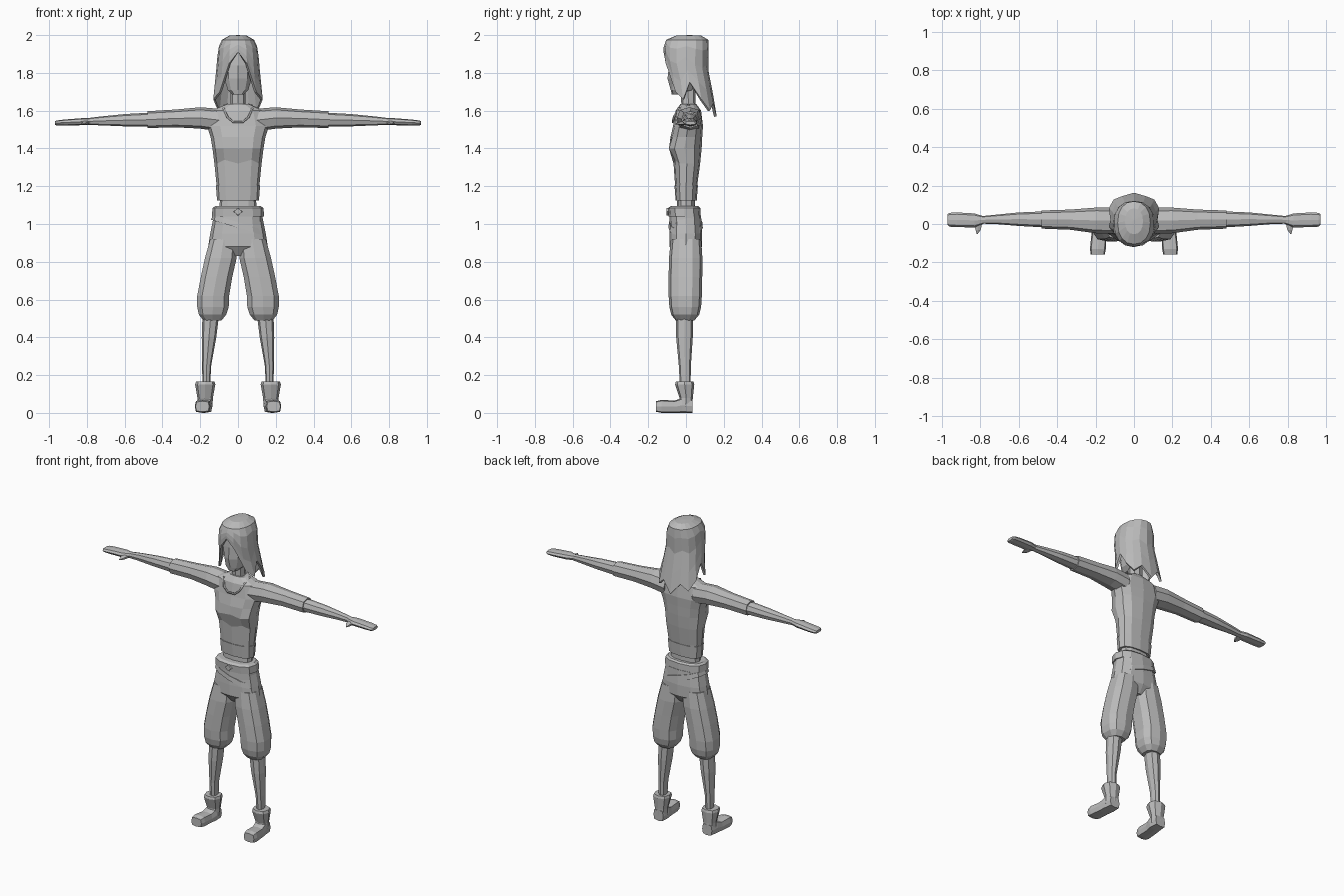
import bpy, bmesh, math
from mathutils import Vector

cube = bpy.data.objects.get("Cube")
if cube:
    bpy.data.objects.remove(cube, do_unlink=True)

grey = bpy.data.materials.new("plain grey")
grey.use_nodes = True
grey_value = (0.5, 0.5, 0.5, 1)
grey.diffuse_color = grey_value
grey.node_tree.nodes["Principled BSDF"].inputs["Base Color"].default_value = grey_value


def finish(name, bm, mirrored=False, thickness=0):
    """Turn a bmesh into a flat-shaded object, optionally mirrored or thickened."""
    bmesh.ops.recalc_face_normals(bm, faces=bm.faces)
    mesh = bpy.data.meshes.new(name)
    bm.to_mesh(mesh)
    bm.free()
    mesh.materials.append(grey)
    obj = bpy.data.objects.new(name, mesh)
    bpy.context.scene.collection.objects.link(obj)
    if thickness:
        solid = obj.modifiers.new("thickness", "SOLIDIFY")
        solid.thickness = thickness
        solid.offset = -1
    if mirrored:
        mirror = obj.modifiers.new("other side", "MIRROR")
        mirror.use_mirror_merge = False
    return obj


def section(axis, spec, sides, power):
    """Rounded outline that fills the bounds (position, a0, a1, b0, b1) across an axis."""
    pos, a0, a1, b0, b1 = spec
    points = []
    for i in range(sides):
        angle = math.tau * i / sides - math.pi / 2
        c, s = math.cos(angle), math.sin(angle)
        a = (a0 + a1) / 2 + (a1 - a0) / 2 * math.copysign(abs(c) ** power, c)
        b = (b0 + b1) / 2 + (b1 - b0) / 2 * math.copysign(abs(s) ** power, s)
        point = [a, b]
        point.insert(axis, pos)
        points.append(Vector(point))
    return points


def loft(name, axis, specs, sides=8, power=0.8, mirrored=False, shape=None):
    """Skin a row of sections into one closed part; shape may nudge each vertex."""
    bm = bmesh.new()
    rings = [[bm.verts.new(p) for p in section(axis, s, sides, power)] for s in specs]
    for low, high in zip(rings, rings[1:]):
        for i in range(sides):
            j = (i + 1) % sides
            bm.faces.new((low[i], low[j], high[j], high[i]))
    bm.faces.new(rings[0])
    bm.faces.new(rings[-1])
    if shape:
        for v in bm.verts:
            shape(v.co)
    return finish(name, bm, mirrored)


X, Y, Z = 0, 1, 2


# Shirt, with a valley between the two sides of the chest
def chest_shape(co):
    if co.y < 0 and 1.35 < co.z < 1.45 and abs(co.x) < 0.02:
        co.y += 0.025
    if co.y < -0.04 and 1.3 < co.z < 1.35 and abs(co.x) > 0.02:
        co.z += 0.02


loft("shirt", Z, [
    (1.13, -.108, .108, -.052, .054), (1.21, -.114, .114, -.058, .06),
    (1.32, -.125, .125, -.066, .075), (1.4, -.135, .135, -.1, .083),
    (1.46, -.145, .145, -.082, .086), (1.52, -.165, .165, -.068, .09),
    (1.6, -.14, .14, -.055, .08), (1.635, -.06, .06, -.03, .055),
], sides=12, shape=chest_shape)
loft("shirt_hem", Z, [
    (1.125, -.111, .111, -.055, .057), (1.205, -.117, .117, -.061, .063),
], sides=12)
loft("waist", Z, [(1.04, -.1, .1, -.05, .05), (1.15, -.095, .095, -.045, .048)], sides=12)

# Collar edge
collar_curve = bpy.data.curves.new("collar", "CURVE")
collar_curve.dimensions = "3D"
collar_curve.bevel_depth = 0.006
collar_curve.bevel_resolution = 0
collar_half = [(.072, .02, 1.63), (.075, -.04, 1.61), (.055, -.064, 1.565), (.025, -.07, 1.54)]
collar_path = collar_half + [(-x, y, z) for x, y, z in reversed(collar_half)]
spline = collar_curve.splines.new("POLY")
spline.points.add(len(collar_path) - 1)
for point, co in zip(spline.points, collar_path):
    point.co = (*co, 1)
collar_curve.materials.append(grey)
collar = bpy.data.objects.new("collar", collar_curve)
bpy.context.scene.collection.objects.link(collar)

# Arms, sleeves and hands
loft("sleeve", X, [
    (.1, -.05, .085, 1.49, 1.61), (.2, -.048, .085, 1.505, 1.618),
    (.33, -.03, .075, 1.512, 1.606), (.48, -.024, .07, 1.508, 1.597),
], mirrored=True)
loft("forearm", X, [
    (.46, -.018, .066, 1.515, 1.59), (.6, -.01, .06, 1.517, 1.582),
    (.72, 0, .048, 1.522, 1.57), (.8, .002, .04, 1.525, 1.56),
], mirrored=True)
loft("hand", X, [
    (.78, .002, .04, 1.526, 1.56), (.83, -.018, .055, 1.523, 1.56),
    (.92, -.016, .06, 1.521, 1.553), (.96, -.014, .058, 1.522, 1.548),
    (.97, -.004, .05, 1.525, 1.544),
], mirrored=True)
loft("thumb", Y, [
    (-.052, .812, .818, 1.528, 1.534), (-.03, .795, .825, 1.524, 1.543),
    (.01, .785, .835, 1.525, 1.55),
], sides=6, mirrored=True)

# Baggy trousers gathered below the knee
loft("trouser_hips", Z, [
    (.83, -.09, .09, -.05, .05), (.88, -.158, .158, -.088, .085),
    (.95, -.147, .147, -.087, .086), (1.06, -.125, .125, -.08, .075),
], sides=12)
loft("trouser_leg", Z, [
    (.49, .085, .185, -.055, .045), (.52, .06, .21, -.078, .07),
    (.56, .046, .219, -.088, .08), (.62, .044, .219, -.092, .084),
    (.72, .027, .2, -.092, .086), (.82, .004, .178, -.09, .087),
    (.92, .001, .15, -.08, .08),
], sides=10, power=.75, mirrored=True)

# Belt bands and buckle
loft("waistband", Z, [
    (1.04, -.138, .138, -.092, .078), (1.085, -.135, .135, -.095, .076),
    (1.095, -.12, .12, -.08, .066),
], sides=12)
loft("belt", Z, [(1, -.133, .133, -.088, .082), (1.045, -.13, .13, -.086, .08)], sides=12)
loft("buckle", Y, [(-.102, -.022, .022, 1.046, 1.084), (-.085, -.024, .024, 1.044, 1.086)],
     sides=4, power=1)


# Sash that hangs lower on the left hip
def tilt(co):
    co.z -= 0.3 * co.x


loft("sash", Z, [(.98, -.142, .142, -.093, .089), (1.01, -.134, .134, -.09, .086)],
     sides=12, shape=tilt)

# Shins, boots and feet
loft("shin", Z, [
    (.13, .148, .188, -.032, .024), (.25, .142, .19, -.038, .026),
    (.4, .115, .192, -.052, .036), (.52, .1, .188, -.055, .038),
], mirrored=True)
loft("boot_cuff", Z, [
    (.03, .135, .215, -.04, .034), (.08, .133, .215, -.034, .036),
    (.15, .12, .227, -.058, .044), (.165, .124, .222, -.054, .04),
], mirrored=True)
loft("foot", Y, [
    (.034, .14, .21, 0, .07), (-.02, .135, .218, 0, .08), (-.06, .143, .222, 0, .065),
    (-.13, .146, .229, 0, .069), (-.158, .152, .225, .006, .062),
], power=.5, mirrored=True)


# Head with a slight nose
def face_shape(co):
    if co.y < -0.07 and abs(co.x) < 0.01 and 1.75 < co.z < 1.79:
        co.y -= 0.014


loft("neck", Z, [(1.58, -.05, .05, -.02, .06), (1.64, -.04, .04, -.025, .05),
                 (1.74, -.038, .038, -.03, .05)])
loft("head", Z, [
    (1.685, -.03, .03, -.075, -.005), (1.71, -.057, .057, -.081, .04),
    (1.77, -.075, .075, -.084, .075), (1.84, -.083, .083, -.09, .09),
    (1.93, -.075, .075, -.085, .085),
], sides=10, shape=face_shape)

# Long hair: columns of different length hang from the crown around the head
hair_bounds = [
    (1.55, -.14, .14, -.07, .165), (1.63, -.147, .147, -.08, .155),
    (1.75, -.122, .122, -.09, .13), (1.85, -.112, .112, -.115, .112),
    (1.93, -.106, .106, -.12, .122), (1.975, -.085, .085, -.105, .118),
]
lock_ends = [1.91, 1.85, 1.7, 1.66, 1.75, 1.66, 1.6, 1.64, 1.57]


def bounds_at(z):
    for low, high in zip(hair_bounds, hair_bounds[1:]):
        if z <= high[0]:
            f = (z - low[0]) / (high[0] - low[0])
            return [a + (b - a) * f for a, b in zip(low, high)]
    return hair_bounds[-1]


bm = bmesh.new()
columns, crown = 16, 1.975
grid = []
for i in range(columns):
    end = lock_ends[min(i, columns - i)]
    column = []
    for step in (0, .15, .4, .7, 1):
        z = crown + (end - crown) * step
        column.append(bm.verts.new(section(Z, bounds_at(z), columns, .9)[i]))
    grid.append(column)
top = bm.verts.new((0, .02, 2))
inner = [bm.verts.new((v[0].co.x * .55, v[0].co.y * .6 + .01, 1.997)) for v in grid]
for i in range(columns):
    j = (i + 1) % columns
    bm.faces.new((inner[i], inner[j], top))
    bm.faces.new((grid[i][0], grid[j][0], inner[j], inner[i]))
    for k in range(4):
        bm.faces.new((grid[i][k], grid[j][k], grid[j][k + 1], grid[i][k + 1]))
finish("hair", bm, thickness=.014)
